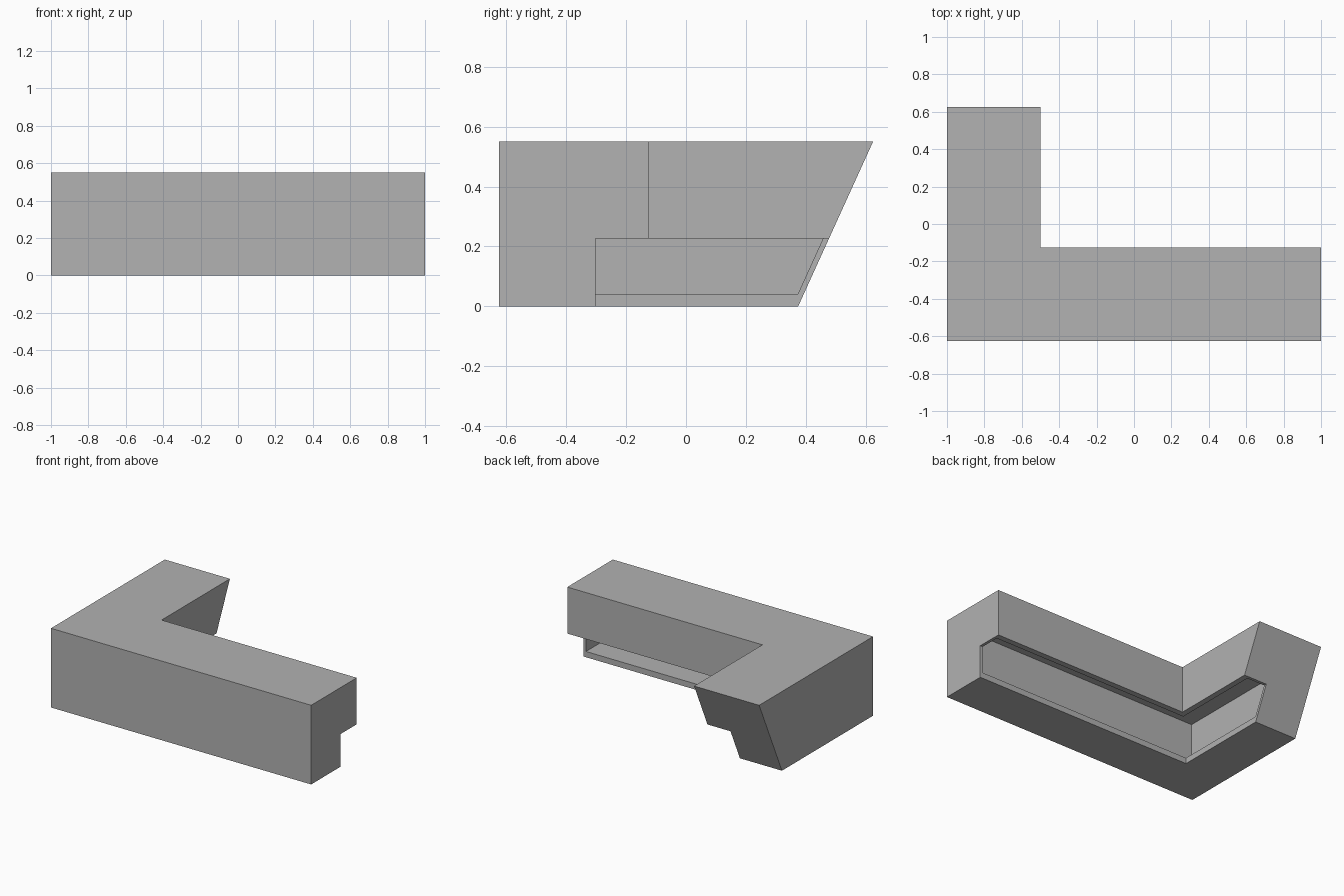
import bpy
import bmesh

cube = bpy.data.objects.get("Cube")
if cube:
    bpy.data.objects.remove(cube, do_unlink=True)

HEIGHT, STEP, WALL, CAP = 0.55, 0.227, 0.04, 0.02
TOP_DEPTH, BASE_DEPTH = 0.5, 0.323

grey = bpy.data.materials.new("plain grey")
grey.use_nodes = True
colour = (0.445, 0.445, 0.445, 1)
grey.diffuse_color = colour
grey.node_tree.nodes["Principled BSDF"].inputs["Base Color"].default_value = colour


# Stations along the L: each places a profile point (depth from outer face, height)
def straight_end(inset):
    return lambda d, z: (1 - inset, d - 0.625, z)


def corner(d, z):
    return (d - 1, d - 0.625, z)


def slanted_end(inset):
    return lambda d, z: (d - 1, 0.375 + 0.25 * z / HEIGHT - inset, z)


def sweep(name, profile, stations):
    """Closed profile carried through the stations, capped at both ends."""
    bm = bmesh.new()
    rings = [[bm.verts.new(place(d, z)) for d, z in profile] for place in stations]
    n = len(profile)
    for a, b in zip(rings, rings[1:]):
        for i in range(n):
            j = (i + 1) % n
            bm.faces.new((a[i], a[j], b[j], b[i]))
    bm.faces.new(rings[0])
    bm.faces.new(rings[-1][::-1])
    bmesh.ops.recalc_face_normals(bm, faces=bm.faces)
    mesh = bpy.data.meshes.new(name)
    bm.to_mesh(mesh)
    bm.free()
    mesh.materials.append(grey)
    obj = bpy.data.objects.new(name, mesh)
    bpy.context.collection.objects.link(obj)
    return obj


# Hollow counter: floor, outer wall, top and hanging inner apron in one section
shell = [(0, 0), (BASE_DEPTH, 0), (BASE_DEPTH, WALL), (WALL, WALL),
         (WALL, HEIGHT - WALL), (TOP_DEPTH - WALL, HEIGHT - WALL),
         (TOP_DEPTH - WALL, STEP), (TOP_DEPTH, STEP),
         (TOP_DEPTH, HEIGHT), (0, HEIGHT)]
sweep("counter_shell", shell, [straight_end(CAP), corner, slanted_end(CAP)])

# Solid stepped end panels
panel = [(0, 0), (BASE_DEPTH, 0), (BASE_DEPTH, STEP), (TOP_DEPTH, STEP),
         (TOP_DEPTH, HEIGHT), (0, HEIGHT)]
sweep("straight_end_panel", panel, [straight_end(0), straight_end(CAP)])
sweep("slanted_end_panel", panel, [slanted_end(CAP), slanted_end(0)])
